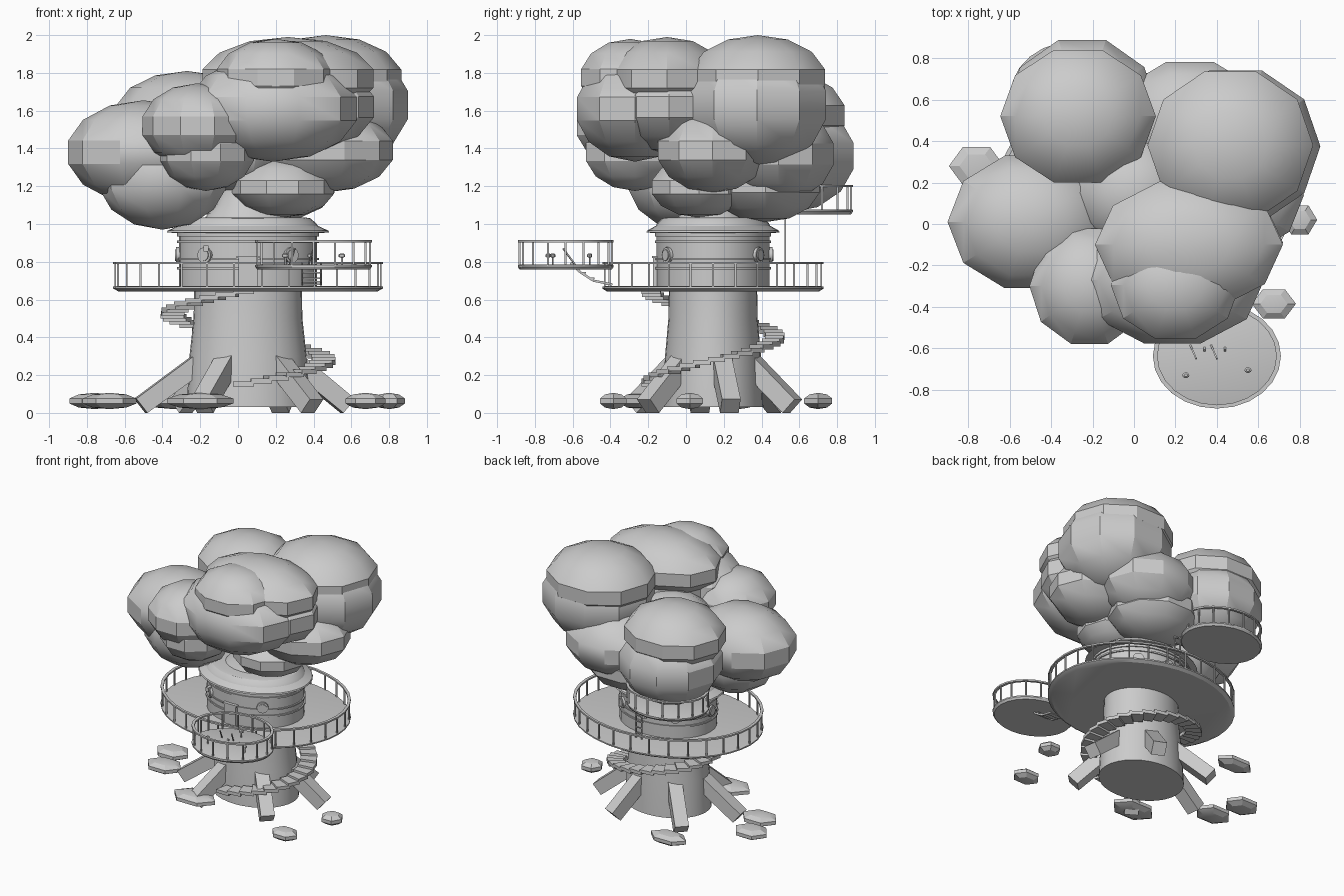
import bpy, bmesh, math
from mathutils import Vector, Matrix

if "Cube" in bpy.data.objects:
    bpy.data.objects.remove(bpy.data.objects["Cube"])

CX, CY, YS = 0.053, 0.143, 0.82      # trunk axis and depth squash
mat = bpy.data.materials.new("light_grey")
mat.diffuse_color = (0.6, 0.6, 0.6, 1)
mat.use_nodes = True
mat.node_tree.nodes["Principled BSDF"].inputs["Base Color"].default_value = mat.diffuse_color


def finish(bm, name, smooth=None):
    bmesh.ops.recalc_face_normals(bm, faces=bm.faces)
    me = bpy.data.meshes.new(name)
    bm.to_mesh(me)
    bm.free()
    me.materials.append(mat)
    ob = bpy.data.objects.new(name, me)
    bpy.context.collection.objects.link(ob)
    if smooth:
        bpy.ops.object.select_all(action='DESELECT')
        ob.select_set(True)
        bpy.context.view_layer.objects.active = ob
        bpy.ops.object.shade_smooth_by_angle(angle=math.radians(smooth))
    return ob


def pt(a, r, z, c=(CX, CY)):
    return Vector((c[0] + r * math.cos(a), c[1] + r * YS * math.sin(a), z))


def lathe(name, profile, n=32, c=(CX, CY), closed=False):
    """Turn a (radius, height) profile around an upright axis."""
    bm = bmesh.new()
    rings = [[bm.verts.new(pt(math.tau * i / n, r, z, c)) for i in range(n)] for r, z in profile]
    pairs = list(zip(rings, rings[1:]))
    if closed:
        pairs.append((rings[-1], rings[0]))
    for lo, hi in pairs:
        for i in range(n):
            j = (i + 1) % n
            bm.faces.new((lo[i], lo[j], hi[j], hi[i]))
    if not closed:
        bm.faces.new(rings[0])
        bm.faces.new(rings[-1])
    return finish(bm, name, 30)


def add_bar(bm, a, b, w, h):
    """Box running from a to b."""
    a, b = Vector(a), Vector(b)
    d = b - a
    rot = d.to_track_quat('Y', 'Z').to_matrix().to_4x4()
    m = Matrix.Translation((a + b) / 2) @ rot @ Matrix.Diagonal((w, d.length, h, 1))
    bmesh.ops.create_cube(bm, size=1, matrix=m)


def blob(name, c, r, seg=10, rings=7, smooth=30):
    """Squashed low-poly ball with a corner pointing along x."""
    bm = bmesh.new()
    m = Matrix.Translation(c) @ Matrix.Diagonal((*r, 1)) @ Matrix.Rotation(math.pi / 2, 4, 'Z')
    bmesh.ops.create_uvsphere(bm, u_segments=seg, v_segments=rings, radius=1, matrix=m)
    return finish(bm, name, smooth)


def deck(name, c, r, z, posts, n):
    """Round deck with a railing."""
    lathe(name + "_floor", [(r * .96, z - .025), (r, z - .01), (r, z), (r * .97, z + .003)], n, c)
    top = z + .12
    lathe(name + "_rail", [(r - .022, top), (r, top), (r, top + .012), (r - .022, top + .012)], n, c, True)
    bm = bmesh.new()
    for i in range(posts):
        p = pt(math.tau * i / posts, r - .011, z, c)
        add_bar(bm, p, p + Vector((0, 0, .125)), .01, .01)
    finish(bm, name + "_posts")


# Trunk, house walls and tiered roof
lathe("trunk", [(.325, .03), (.31, .3), (.288, .5), (.285, .66)])
lathe("house_wall", [(.366, .65), (.366, .96)])
for z, h in ((.76, .012), (.81, .01), (.90, .012), (.935, .02)):
    lathe("wall_band", [(.36, z), (.376, z), (.376, z + h), (.36, z + h)], closed=True)
lathe("roof", [(.34, .95), (.43, .955), (.425, .965), (.37, .99), (.36, 1.005), (.33, 1.03), (.30, 1.035)])
lathe("upper_trunk", [(.24, 1.02), (.17, 1.1), (.13, 1.2), (.12, 1.4)], 24)

# Decks
FRONT, BACK = (.40, -.637), (-.28, .625)
deck("main_deck", (CX, CY), .714, .668, 30, 36)
deck("front_balcony", FRONT, .309, .783, 16, 24)
deck("back_balcony", BACK, .315, 1.075, 16, 24)

# Porthole windows: rim and pane
for a in (52, -52, 90, 128, 180, -128):
    a = math.radians(a)
    out = Vector((math.cos(a), math.sin(a) / YS, 0)).normalized()
    bm = bmesh.new()
    for r, depth in ((.042, .03), (.03, .042)):
        m = Matrix.Translation(pt(a, .366, .835)) @ out.to_track_quat('Z', 'Y').to_matrix().to_4x4()
        bmesh.ops.create_cone(bm, cap_ends=True, segments=12, radius1=r, radius2=r, depth=depth, matrix=m)
    finish(bm, "porthole", 40)

# Door and lamp
bm = bmesh.new()
add_bar(bm, (CX, -.175, .745), (CX, -.12, .745), .10, .15)
add_bar(bm, (CX, -.18, .825), (CX, -.12, .825), .12, .012)
finish(bm, "door")
bm = bmesh.new()
add_bar(bm, (-.17, -.14, .87), (-.17, -.07, .87), .025, .03)
finish(bm, "lamp")

# Spiral stairs around the trunk
bm = bmesh.new()
N = 31
for i in range(N):
    a0 = math.radians(-100 + 372 * i / N)
    a1 = math.radians(-100 + 372 * (i + 1.15) / N)
    z = .14 + .49 * i / (N - 1)
    lo = [bm.verts.new(pt(a, r, z)) for a, r in ((a0, .34), (a0, .463), (a1, .463), (a1, .34))]
    hi = [bm.verts.new(v.co + Vector((0, 0, .025))) for v in lo]
    bm.faces.new(lo)
    bm.faces.new(hi)
    for k in range(4):
        j = (k + 1) % 4
        bm.faces.new((lo[k], lo[j], hi[j], hi[k]))
finish(bm, "spiral_stairs")

# Six leaning roots
for deg, reach in ((12, .54), (70, .545), (130, .55), (189, .575), (244, .555), (309, .54)):
    a = math.radians(deg)
    bm = bmesh.new()
    add_bar(bm, pt(a, .22, .295), pt(a, reach, .035), .10, .10)
    for v in bm.verts:
        v.co.z = max(v.co.z, 0)
    finish(bm, "root")

# Steps from the front balcony to the main deck
bm = bmesh.new()
for s in (-.05, .05):
    path = [Vector((.39 + s, y, z)) for y, z in ((-.61, .795), (-.56, .745), (-.49, .70), (-.39, .68))]
    for p, q in zip(path, path[1:]):
        add_bar(bm, p, q, .01, .012)
    add_bar(bm, (.35 + s, -.65, .87), (.32 + s, -.58, .775), .008, .008)
for i in range(5):
    t = i / 4
    add_bar(bm, (.34, -.59 + .18 * t, .775 - .15 * t + .055 * t * t),
            (.44, -.59 + .18 * t, .775 - .15 * t + .055 * t * t), .03, .008)
finish(bm, "balcony_steps")

# Ladder to the back balcony
bm = bmesh.new()
for s in (-.025, .025):
    add_bar(bm, (.04 + s, .525, .67), (.04 + s, .525, 1.07), .008, .008)
for i in range(8):
    add_bar(bm, (.015, .525, .71 + .046 * i), (.065, .525, .71 + .046 * i), .008, .008)
finish(bm, "ladder")

# Stools on the front balcony
for x, y in ((.25, -.73), (.55, -.705), (.385, -.51)):
    lathe("stool", [(.006, .78), (.006, .822), (.017, .826), (.017, .838), (.008, .845)], 10, (x, y))

# Leafy crown
for c, r in (
    ((-.50, .01, 1.38), (.41, .345, .275)),     # left
    ((-.40, -.02, 1.25), (.345, .31, .28)),
    ((-.215, -.30, 1.52), (.297, .30, .225)),   # front left
    ((-.17, -.27, 1.38), (.26, .28, .205)),
    ((.20, -.295, 1.775), (.32, .28, .205)),    # front
    ((.185, -.27, 1.61), (.455, .33, .28)),
    ((.265, -.10, 1.77), (.465, .33, .22)),     # middle
    ((.30, -.09, 1.62), (.43, .30, .25)),
    ((.465, .38, 1.765), (.41, .385, .235)),    # back right
    ((.49, .375, 1.63), (.42, .395, .335)),
    ((-.27, .52, 1.575), (.385, .345, .235)),   # back left
    ((-.25, .545, 1.36), (.38, .37, .30)),
    ((.45, .14, 1.39), (.38, .31, .225)),       # lower right
    ((.27, .49, 1.37), (.38, .315, .25)),       # lower back
    ((.17, .42, 1.21), (.35, .31, .20)),
    ((.235, .07, 1.195), (.28, .27, .16)),      # lower middle
    ((.0, .15, 1.42), (.32, .30, .26)),         # core
):
    blob("foliage", c, r)

# Flat bushes on the ground
for x, y, r, ry in ((.675, -.385, .112, .085), (.80, .02, .088, .085), (-.76, .28, .14, .11),
                    (-.68, .06, .15, .11), (-.2, -.25, .185, .12), (-.34, .70, .16, .09)):
    blob("ground_bush", (x, y, .063), (r, ry, .043), 6, 5, 20)
